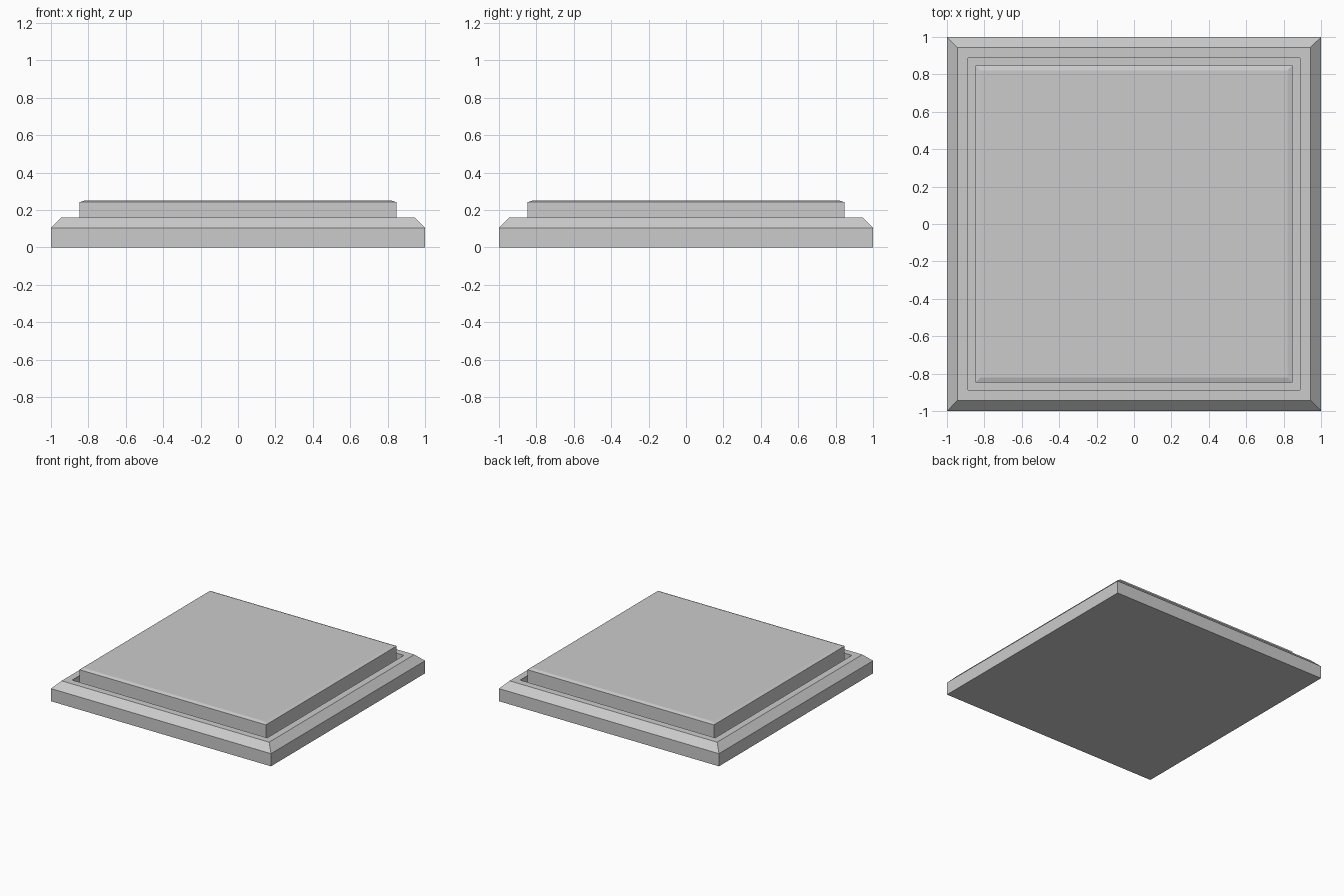
import bpy, bmesh

if "Cube" in bpy.data.objects:
    bpy.data.objects.remove(bpy.data.objects["Cube"])


def square_loft(name, profile):
    """Stack square rings from (half width, height) pairs and cap both ends."""
    bm = bmesh.new()
    rings = [[bm.verts.new((sx * r, sy * r, z))
              for sx, sy in ((-1, -1), (1, -1), (1, 1), (-1, 1))]
             for r, z in profile]
    for low, high in zip(rings, rings[1:]):
        for i in range(4):
            j = (i + 1) % 4
            bm.faces.new((low[i], low[j], high[j], high[i]))
    bm.faces.new(rings[0][::-1])
    bm.faces.new(rings[-1])
    mesh = bpy.data.meshes.new(name)
    bm.to_mesh(mesh)
    bm.free()
    obj = bpy.data.objects.new(name, mesh)
    bpy.context.collection.objects.link(obj)
    return obj


GROOVE_FLOOR = 0.10

# Chamfered base with a square recess
square_loft("base_frame", [(1.0, 0.0), (1.0, 0.104), (0.943, 0.161),
                           (0.887, 0.161), (0.887, GROOVE_FLOOR)])

# Raised plate seated in the recess, leaving a narrow groove around it
square_loft("pressure_plate", [(0.848, GROOVE_FLOOR), (0.848, 0.242),
                               (0.82, 0.251)])
